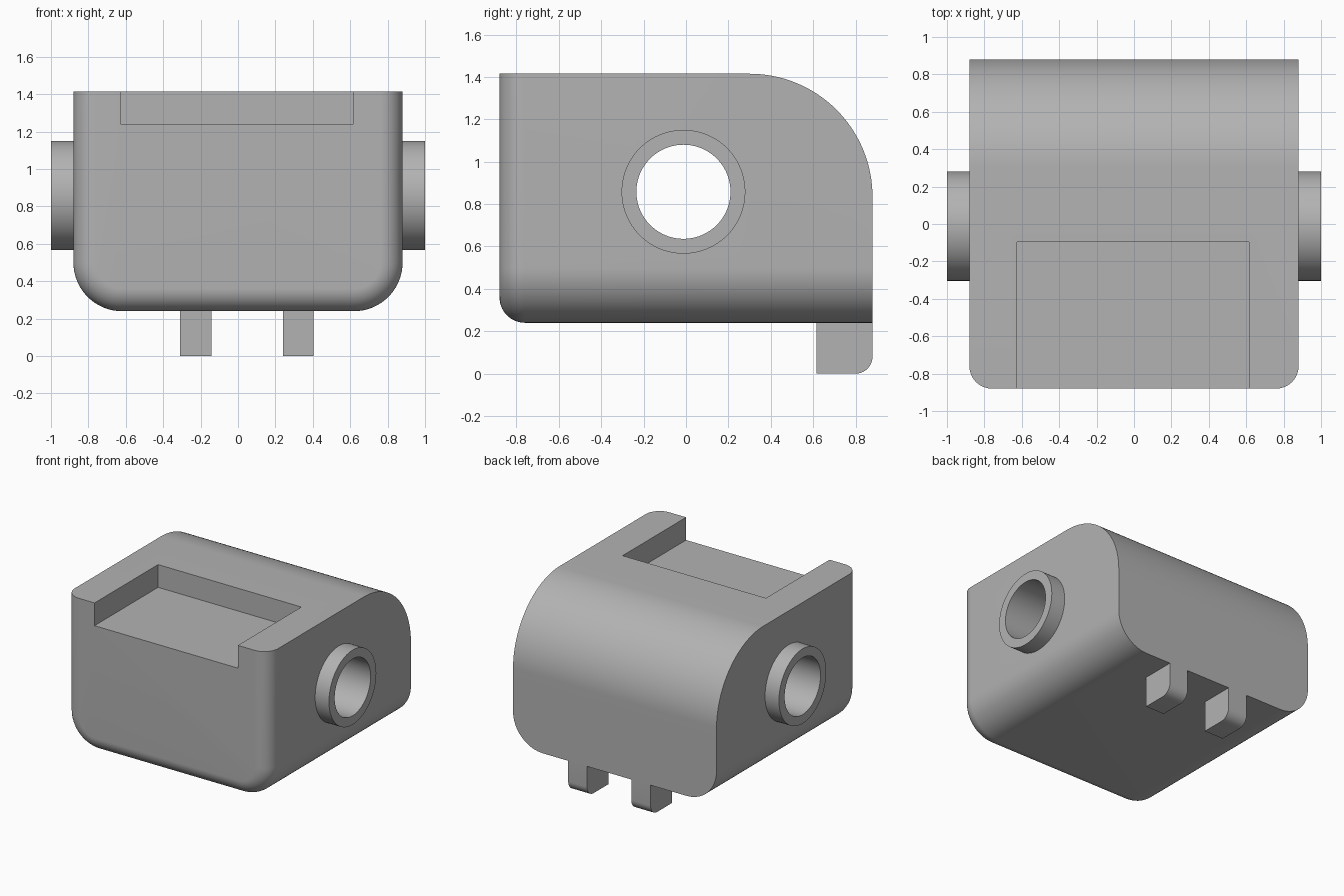
import bpy, bmesh
from math import sin, cos, pi, sqrt, radians

cube = bpy.data.objects.get("Cube")
if cube:
    bpy.data.objects.remove(cube, do_unlink=True)

grey = bpy.data.materials.new("plain grey")
grey.use_nodes = True
colour = (0.45, 0.45, 0.45, 1)
grey.diffuse_color = colour
grey.node_tree.nodes["Principled BSDF"].inputs["Base Color"].default_value = colour


def loft(name, rings, closed=False):
    """Skin a list of equal-length rings; cap the ends unless closed."""
    bm = bmesh.new()
    loops = [[bm.verts.new(p) for p in ring] for ring in rings]
    n = len(loops[0])
    pairs = list(zip(loops, loops[1:]))
    if closed:
        pairs.append((loops[-1], loops[0]))
    else:
        bm.faces.new(loops[0])
        bm.faces.new(loops[-1])
    for a, b in pairs:
        for i in range(n):
            j = (i + 1) % n
            bm.faces.new((a[i], a[j], b[j], b[i]))
    bmesh.ops.recalc_face_normals(bm, faces=bm.faces[:])
    mesh = bpy.data.meshes.new(name)
    bm.to_mesh(mesh)
    bm.free()
    obj = bpy.data.objects.new(name, mesh)
    bpy.context.collection.objects.link(obj)
    mesh.materials.append(grey)
    return obj


def smooth(obj):
    bpy.ops.object.select_all(action="DESELECT")
    obj.select_set(True)
    bpy.context.view_layer.objects.active = obj
    bpy.ops.object.shade_smooth_by_angle(angle=radians(25))


def cut(obj, cutter):
    mod = obj.modifiers.new("cut", "BOOLEAN")
    mod.operation, mod.solver, mod.object = "DIFFERENCE", "EXACT", cutter
    bpy.context.view_layer.objects.active = obj
    bpy.ops.object.modifier_apply(modifier=mod.name)
    bpy.data.objects.remove(cutter, do_unlink=True)


def circle(x, r, n=96):
    return [(x, -0.012 + r * cos(2 * pi * i / n), 0.858 + r * sin(2 * pi * i / n))
            for i in range(n)]


HALF, BOTTOM, TOP = 0.88, 0.24, 1.415
FRONT_R, SIDE_R, BACK_R = 0.12, 0.26, 0.58
STEPS = 16


def section(y, inset, top):
    """U-shaped cross-section with rounded lower corners."""
    w, r = HALF - inset, SIDE_R - inset
    arc = [(w - r + r * cos(t), BOTTOM + SIDE_R - r * sin(t))
           for t in (pi / 2 * i / STEPS for i in range(STEPS + 1))]
    right = [(w, top)] + arc
    return [(x, y, z) for x, z in right] + [(-x, y, z) for x, z in reversed(right)]


# Body: rounded front rim, straight middle, large rounded upper back
rings = []
for i in range(STEPS + 1):
    t = pi / 2 * i / STEPS
    rings.append(section(-HALF + FRONT_R * (1 - cos(t)), FRONT_R * (1 - sin(t)), TOP))
for i in range(2 * STEPS + 1):
    t = pi / 2 * i / (2 * STEPS)
    rings.append(section(HALF - BACK_R + BACK_R * sin(t), 0, TOP - BACK_R * (1 - cos(t))))
body = loft("body", rings)

# Open-fronted recess in the top, and the bore through both sides
recess = loft("recess_cutter", [[(x, y, z) for x, y in
              ((-0.625, -1), (0.615, -1), (0.615, -0.095), (-0.625, -0.095))]
              for z in (1.237, 1.6)])
cut(body, recess)
cut(body, loft("bore_cutter", [circle(-1.2, 0.222), circle(1.2, 0.222)]))
smooth(body)

# Collars around the bore
for name, s in (("left_collar", 1), ("right_collar", -1)):
    collar = loft(name, [circle(s * HALF, 0.222), circle(s * HALF, 0.292),
                         circle(s, 0.292), circle(s, 0.222)], closed=True)
    smooth(collar)

# Pegs under the back edge, rounded at the lower back
R = 0.08
profile = [(0.615, BOTTOM), (0.615, 0)] + [
    (HALF - R + R * sin(pi / 2 * i / 10), R - R * cos(pi / 2 * i / 10))
    for i in range(11)] + [(HALF, BOTTOM)]
for name, x0, x1 in (("right_peg", -0.31, -0.143), ("left_peg", 0.24, 0.403)):
    smooth(loft(name, [[(x, y, z) for y, z in profile] for x in (x0, x1)]))
